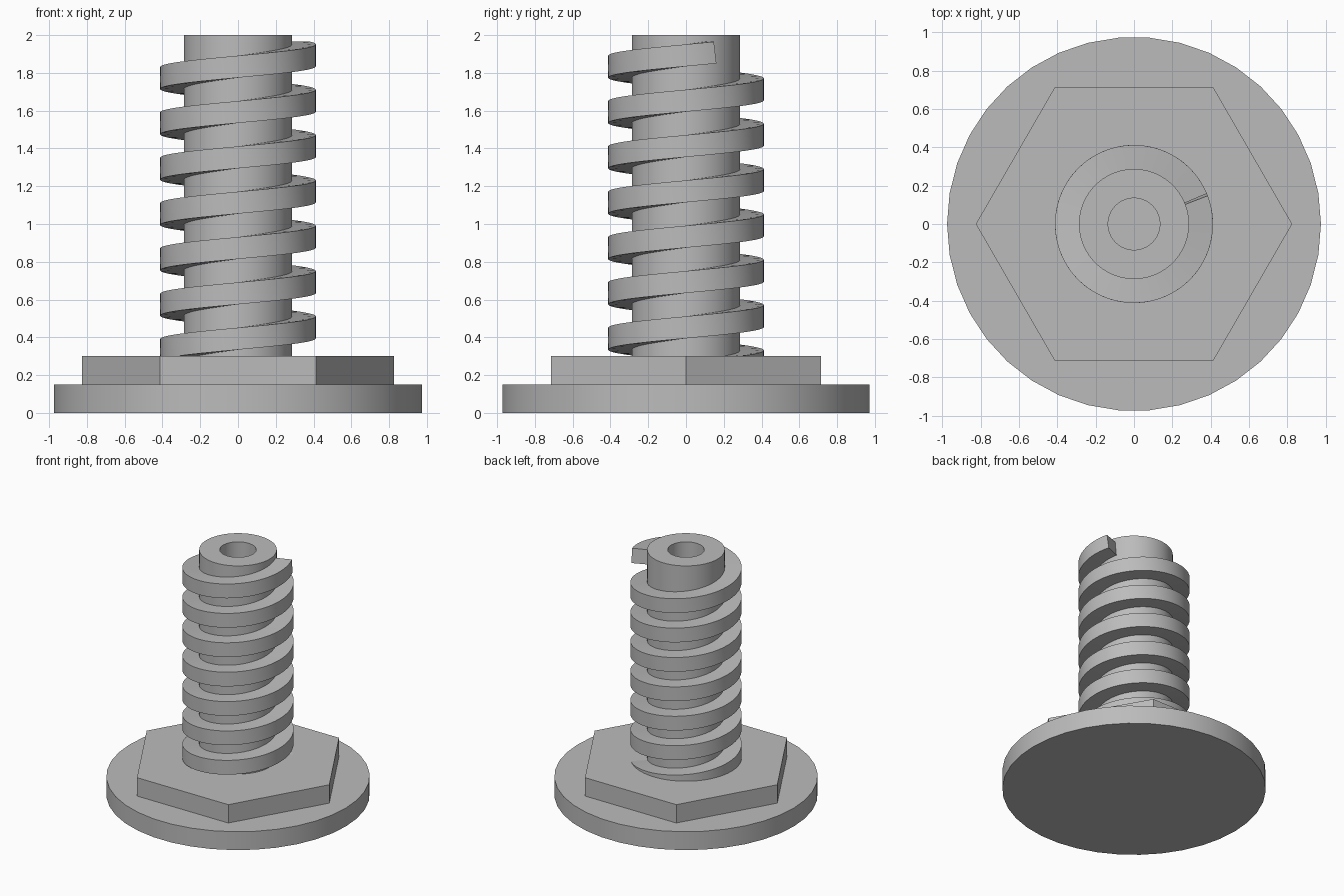
import bpy, bmesh, math

if "Cube" in bpy.data.objects:
    bpy.data.objects.remove(bpy.data.objects["Cube"])

grey = bpy.data.materials.new("machined grey")
grey.use_nodes = True
COLOR = (0.5, 0.5, 0.5, 1)
grey.diffuse_color = COLOR
grey.node_tree.nodes["Principled BSDF"].inputs["Base Color"].default_value = COLOR


def finish(name, bm, smooth=True):
    bmesh.ops.recalc_face_normals(bm, faces=bm.faces)
    mesh = bpy.data.meshes.new(name)
    bm.to_mesh(mesh)
    bm.free()
    mesh.materials.append(grey)
    ob = bpy.data.objects.new(name, mesh)
    bpy.context.collection.objects.link(ob)
    bpy.ops.object.select_all(action='DESELECT')
    ob.select_set(True)
    bpy.context.view_layer.objects.active = ob
    if smooth:
        bpy.ops.object.shade_smooth_by_angle(angle=math.radians(30))
    return ob


def ring(bm, radius, z, sides):
    angles = [2 * math.pi * i / sides for i in range(sides)]
    return [bm.verts.new((radius * math.cos(a), radius * math.sin(a), z)) for a in angles]


def bridge(bm, a, b):
    n = len(a)
    for i in range(n):
        j = (i + 1) % n
        bm.faces.new((a[i], a[j], b[j], b[i]))


def turned(name, profile, sides, smooth=True):
    """Stack of rings from (radius, z) pairs, capped at both ends."""
    bm = bmesh.new()
    rings = [ring(bm, r, z, sides) for r, z in profile]
    for a, b in zip(rings, rings[1:]):
        bridge(bm, a, b)
    bm.faces.new(rings[0])
    bm.faces.new(rings[-1])
    return finish(name, bm, smooth)


# Round flange and hexagonal head
turned("base_flange", [(0.975, 0), (0.975, 0.15)], 38)
turned("hex_head", [(0.825, 0.15), (0.825, 0.30)], 6, smooth=False)

# Shaft with a blind bore from the top
turned("hollow_shaft", [(0.287, 0.29), (0.287, 2.0), (0.135, 2.0), (0.135, 0.30)], 72)

# Square helical thread, its ends cut square to the helix
PITCH, TURNS, STEPS, HEIGHT = 0.24, 7, 72, 0.115
INNER, OUTER = 0.275, 0.412
END_ANGLE, END_BOTTOM = math.radians(23), 1.85
LEAN = math.radians(2)
bm = bmesh.new()
sections = []
count = TURNS * STEPS
for i in range(count + 1):
    turn = (i - count) / STEPS
    section = []
    for r, top in ((INNER, 0), (OUTER, 0), (OUTER, 1), (INNER, 1)):
        a = END_ANGLE + turn * 2 * math.pi - top * LEAN
        z = END_BOTTOM + turn * PITCH + top * HEIGHT
        section.append(bm.verts.new((r * math.cos(a), r * math.sin(a), z)))
    sections.append(section)
for a, b in zip(sections, sections[1:]):
    bridge(bm, a, b)
bm.faces.new(sections[0])
bm.faces.new(sections[-1])
finish("helical_thread", bm)
